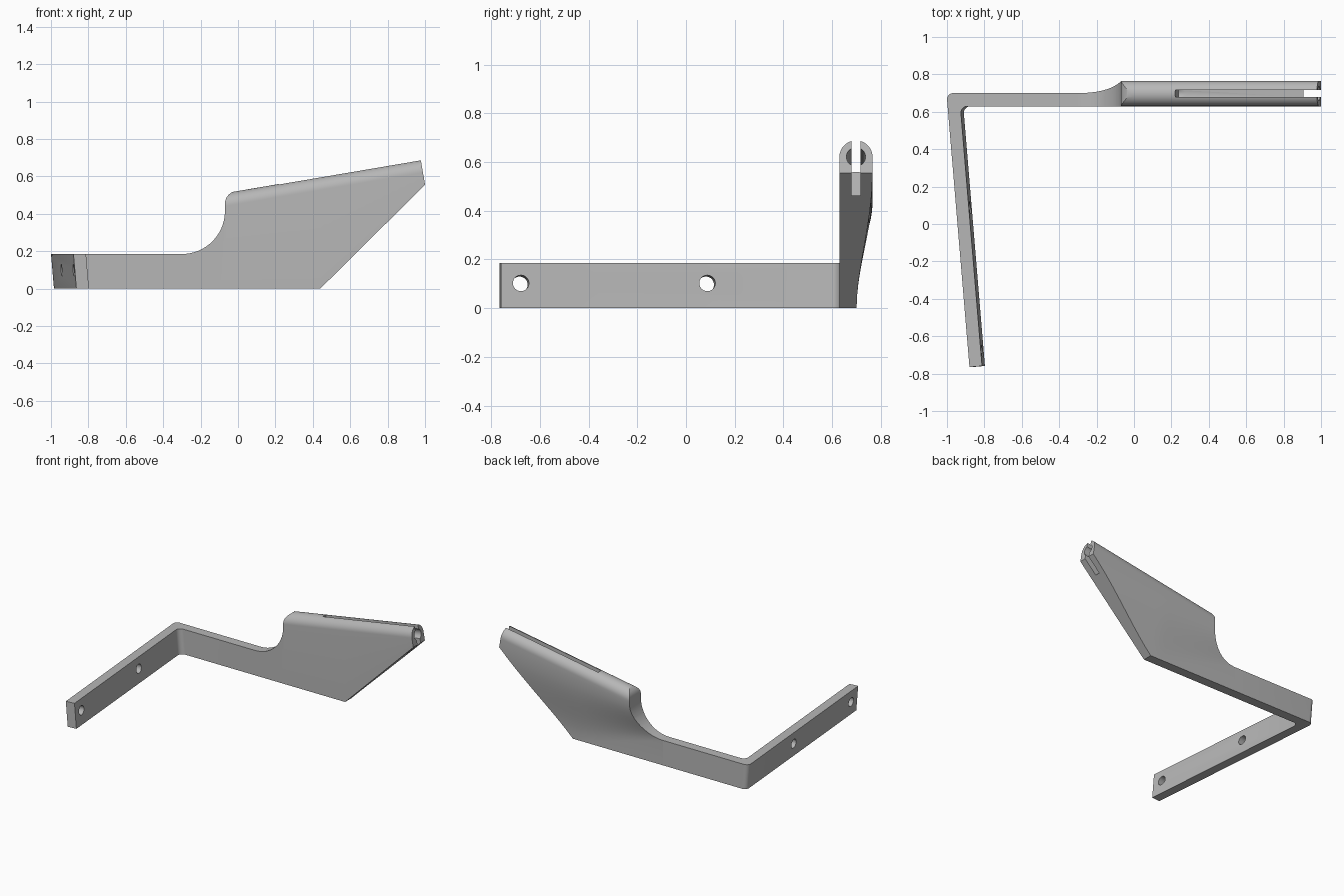
import bpy, bmesh
from math import sin, cos, pi, radians
from mathutils import Vector

cube = bpy.data.objects.get("Cube")
if cube:
    bpy.data.objects.remove(cube, do_unlink=True)

grey = bpy.data.materials.new("plain_grey")
grey.use_nodes = True
grey.diffuse_color = (0.47, 0.47, 0.47, 1)
grey.node_tree.nodes["Principled BSDF"].inputs["Base Color"].default_value = grey.diffuse_color

HEIGHT, FRONT, BACK = 0.185, 0.6295, 0.70   # bar height and thickness limits
RADIUS, MID, SLOPE = 0.068, 0.6975, 0.17    # sloping tube along the blade top
JOIN = -0.3                                 # where bar meets blade


def loft(name, rings):
    """Closed solid through equal-length rings of points."""
    bm = bmesh.new()
    loops = [[bm.verts.new(p) for p in ring] for ring in rings]
    for a, b in zip(loops, loops[1:]):
        for i in range(len(a)):
            j = (i + 1) % len(a)
            bm.faces.new((a[i], a[j], b[j], b[i]))
    bm.faces.new(loops[0][::-1])
    bm.faces.new(loops[-1])
    bmesh.ops.recalc_face_normals(bm, faces=bm.faces[:])
    mesh = bpy.data.meshes.new(name)
    bm.to_mesh(mesh)
    bm.free()
    mesh.materials.append(grey)
    obj = bpy.data.objects.new(name, mesh)
    bpy.context.collection.objects.link(obj)
    return obj


def side_prism(name, outline, y0, y1):
    return loft(name, [[(x, y, z) for x, z in outline] for y in (y0, y1)])


def rod(name, start, end, radius, sides=40):
    start, end = Vector(start), Vector(end)
    turn = (end - start).to_track_quat('Z', 'Y')
    circle = [turn @ Vector((radius * cos(2 * pi * i / sides), radius * sin(2 * pi * i / sides), 0))
              for i in range(sides)]
    return loft(name, [[p + c for c in circle] for p in (start, end)])


def arc(cx, cy, r, a0, a1, steps):
    angles = [radians(a0 + (a1 - a0) * i / steps) for i in range(steps + 1)]
    return [(cx + r * cos(a), cy + r * sin(a)) for a in angles]


def boolean(obj, cutter, operation='DIFFERENCE'):
    cutter.hide_render = True
    mod = obj.modifiers.new("cut", 'BOOLEAN')
    mod.object, mod.operation, mod.solver = cutter, operation, 'EXACT'
    bpy.context.view_layer.objects.active = obj
    bpy.ops.object.modifier_apply(modifier=mod.name)
    bpy.data.objects.remove(cutter, do_unlink=True)


def finish(obj):
    """Open the hidden joint and smooth the curved faces."""
    bm = bmesh.new()
    bm.from_mesh(obj.data)
    hidden = [f for f in bm.faces if all(abs(v.co.x - JOIN) < 1e-4 for v in f.verts)]
    bmesh.ops.delete(bm, geom=hidden, context='FACES')
    bm.to_mesh(obj.data)
    bm.free()
    bpy.ops.object.select_all(action='DESELECT')
    obj.select_set(True)
    bpy.context.view_layer.objects.active = obj
    bpy.ops.object.shade_smooth_by_angle(angle=radians(25))


# Bent bar: L-shaped plan, the arm leaning outward with height
plan = [(JOIN, FRONT), (JOIN, BACK)]
plan += arc(-0.951, BACK - 0.033, 0.033, 90, 180, 8)
plan += [(-0.864, -0.765), (-0.797, -0.759)]
plan += arc(-0.874, FRONT - 0.036, 0.036, 178, 90, 8)
bar = loft("bent_bar", [[(x - (0.085 * z if x < -0.7 else 0), y, z) for x, y in plan]
                        for z in (0, HEIGHT)])

# Screw holes through the arm
for y in (-0.68, 0.085):
    centre = Vector((-0.875 - 0.083 * (y + 0.3), y, 0.10))
    axis = Vector((1, 0.083, 0.085)) * 0.15
    boolean(bar, rod("hole_cutter", centre - axis, centre + axis, 0.033))
finish(bar)


# Blade: flat front, round top, back tapering down to the bar thickness
def axis_z(x):
    return 0.453 + SLOPE * x


def blade_section(x):
    top = axis_z(x)
    full = 0.44 + 0.12 * x
    thin = max(0.0, 0.12 - 0.27 * (x + 0.07))
    points = [(FRONT, -0.05)]
    points += [(y, top + (z - top) * 1.015) for y, z in arc(MID, top, RADIUS, 180, 0, 24)]
    for i in range(11):
        t = 1 - i / 10
        blend = t * t * (3 - 2 * t)
        points.append((BACK + (MID + RADIUS - BACK) * blend, thin + (full - thin) * t))
    points.append((BACK, -0.05))
    return [(x, y, z) for y, z in points]


blade = loft("blade", [blade_section(-0.32 + 0.045 * i) for i in range(32)])

# Side outline with sloped underside, square tip, rounded heel and concave sweep
outline = [(JOIN, 0), (0.44, 0), (1.0, 0.555), (0.972, 0.72), (0.0, 0.526)]
outline += arc(0.0, 0.453, 0.07, 100, 180, 10)
outline += arc(JOIN, 0.415, 0.23, 0, -90, 20)
boolean(blade, side_prism("outline_cutter", outline, 0.5, 0.9), 'INTERSECT')

# Bore along the tube and the slot opening it at the top
boolean(blade, rod("bore_cutter", (0.235, MID, axis_z(0.235)), (1.15, MID, axis_z(1.15)), 0.039))
slot = [(0.237, 0.462), (1.1, 0.462), (1.1, 0.8), (0.179, 0.8)]
boolean(blade, side_prism("slot_cutter", slot, MID - 0.018, MID + 0.018))
finish(blade)
